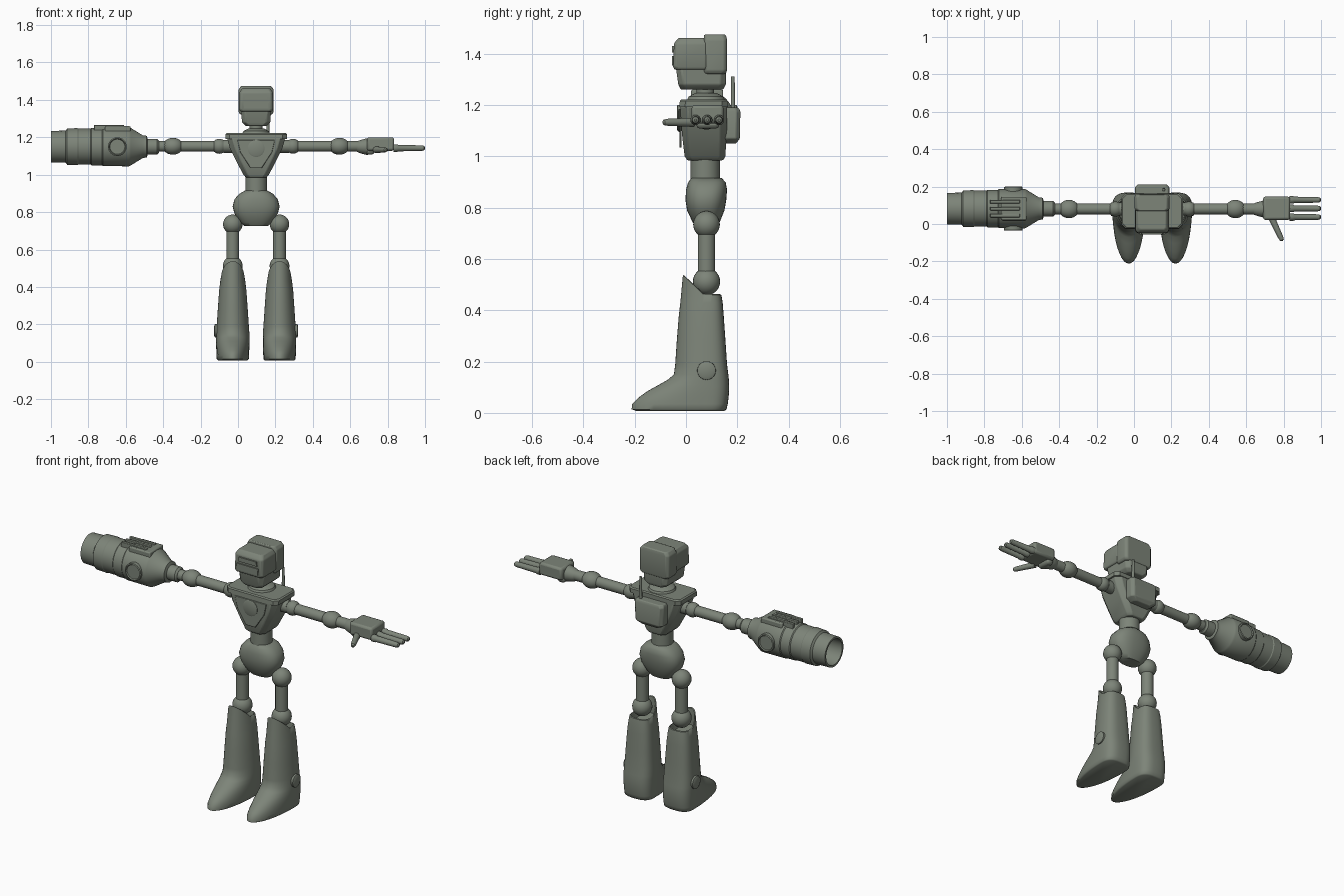
import bpy, bmesh, math
from mathutils import Vector

CX, CY = 0.097, 0.08      # body centre line
ARM_Z = 1.152

mat = bpy.data.materials.new("grey_green")
mat.diffuse_color = (0.205, 0.232, 0.19, 1)


def finish(name, bm, bevel=0, segs=2, angle=35):
    bmesh.ops.recalc_face_normals(bm, faces=bm.faces[:])
    me = bpy.data.meshes.new(name)
    bm.to_mesh(me)
    bm.free()
    me.materials.append(mat)
    ob = bpy.data.objects.new(name, me)
    bpy.context.collection.objects.link(ob)
    if bevel:
        m = ob.modifiers.new("bevel", 'BEVEL')
        m.width, m.segments, m.limit_method = bevel, segs, 'ANGLE'
    bpy.ops.object.select_all(action='DESELECT')
    ob.select_set(True)
    bpy.context.view_layer.objects.active = ob
    bpy.ops.object.shade_smooth_by_angle(angle=math.radians(angle))
    return ob


def loft(name, rings, cap_end=True, **kw):
    """Skin a list of equal-length point rings."""
    bm = bmesh.new()
    vs = [[bm.verts.new(p) for p in r] for r in rings]
    n = len(vs[0])
    for a, b in zip(vs, vs[1:]):
        for i in range(n):
            j = (i + 1) % n
            bm.faces.new((a[i], a[j], b[j], b[i]))
    bm.faces.new(vs[0])
    if cap_end:
        bm.faces.new(vs[-1])
    return finish(name, bm, **kw)


def turned(name, profile, start, direction, n=32, **kw):
    """Lathe (distance, radius) pairs along a direction."""
    d = Vector(direction).normalized()
    u = d.orthogonal().normalized()
    v = d.cross(u)
    s = Vector(start)
    return loft(name, [[s + d * t + (u * math.cos(k * math.tau / n) + v * math.sin(k * math.tau / n)) * r
                        for k in range(n)] for t, r in profile], **kw)


def rod(name, a, b, r, r2=None, n=20, **kw):
    d = Vector(b) - Vector(a)
    return turned(name, [(0, r), (d.length, r2 or r)], a, d, n, **kw)


def ball(name, c, r, scale=(1, 1, 1)):
    bm = bmesh.new()
    bmesh.ops.create_uvsphere(bm, u_segments=24, v_segments=14, radius=r)
    for v in bm.verts:
        v.co = Vector(c) + Vector(v.co[i] * scale[i] for i in range(3))
    return finish(name, bm, angle=60)


def box(name, x, y, z, bevel=0.01, segs=2):
    return loft(name, [[(x[0], y[0], h), (x[1], y[0], h), (x[1], y[1], h), (x[0], y[1], h)] for h in z],
                bevel=bevel, segs=segs)


def chamfered(z, hw, y0, y1, c):
    """Rectangle with cut corners, centred on the body."""
    return [(CX + x, y, z) for x, y in
            ((-hw + c, y0), (hw - c, y0), (hw, y0 + c), (hw, y1 - c),
             (hw - c, y1), (-hw + c, y1), (-hw, y1 - c), (-hw, y0 + c))]


def prism(name, pts, y0, y1, **kw):
    """Front-facing outline (offset x, z) extruded in depth."""
    return loft(name, [[(CX + x, y, z) for x, z in pts] for y in (y0, y1)], **kw)


# head
loft("jaw", [chamfered(z, w, a, b, c) for z, w, a, b, c in
             ((1.26, 0.055, -0.02, 0.145, 0.02), (1.28, 0.076, -0.03, 0.155, 0.02),
              (1.35, 0.08, -0.04, 0.155, 0.02))], bevel=0.005)
loft("helmet_front", [chamfered(z, w, a, 0.09, 0.012) for z, w, a in
                      ((1.338, 0.085, -0.045), (1.35, 0.091, -0.05),
                       (1.44, 0.089, -0.047), (1.462, 0.075, -0.03))], bevel=0.005)
loft("helmet_rear", [chamfered(z, w, 0.07, b, 0.012) for z, w, b in
                     ((1.322, 0.085, 0.155), (1.335, 0.094, 0.16),
                      (1.455, 0.094, 0.16), (1.475, 0.08, 0.155))], bevel=0.005)
prism("brow_plate", [(-0.06, 1.405), (0.06, 1.405), (0.055, 1.43), (-0.055, 1.43)], -0.055, -0.046)
prism("visor_plate", [(-0.065, 1.355), (0.065, 1.355), (0.068, 1.392), (-0.068, 1.392)], -0.055, -0.046)

# neck and collar
rod("neck", (CX, 0.075, 1.2), (CX, 0.075, 1.28), 0.035)
turned("collar", [(0, 0.075), (0.015, 0.068), (0.03, 0.04)], (CX, 0.078, 1.218), (0, 0, 1))

# torso
loft("torso", [chamfered(z, w, a, b, c) for z, w, a, b, c in
               ((0.985, 0.055, 0.005, 0.145, 0.02), (1.0, 0.068, -0.005, 0.153, 0.022),
                (1.07, 0.105, -0.014, 0.158, 0.026), (1.14, 0.14, -0.02, 0.16, 0.028),
                (1.195, 0.155, -0.022, 0.16, 0.028))], bevel=0.004)
loft("shoulder_slab", [chamfered(z, w, a, b, 0.022) for z, w, a, b in
                       ((1.192, 0.164, -0.026, 0.163), (1.216, 0.164, -0.024, 0.163),
                        (1.222, 0.158, -0.018, 0.157))])
prism("chest_plate", [(-0.1, 1.185), (0.1, 1.185), (0.085, 1.12), (0.03, 1.035), (-0.03, 1.035), (-0.085, 1.12)],
      -0.026, -0.017, bevel=0.003)
turned("chest_disc", [(0, 0.045), (0.006, 0.045), (0.009, 0.038)], (CX, -0.022, 1.14), (0, -1, 0))

# backpack and aerial
loft("backpack", [chamfered(z, w, 0.14, b, 0.015) for z, w, b in
                  ((1.05, 0.06, 0.195), (1.07, 0.088, 0.21), (1.175, 0.092, 0.212), (1.19, 0.085, 0.205))],
     bevel=0.004)
rod("aerial", (CX + 0.063, 0.183, 1.17), (CX + 0.063, 0.183, 1.312), 0.009, 0.007, n=12)

# waist and pelvis
rod("waist", (CX, 0.075, 0.88), (CX, 0.075, 1.01), 0.058, n=32)
pelvis = []
for z, w, a, b in ((0.725, 0.062, 0.04, 0.12), (0.745, 0.085, 0.025, 0.132), (0.79, 0.115, 0.004, 0.15),
                   (0.83, 0.126, -0.002, 0.157), (0.87, 0.115, 0.0, 0.16), (0.898, 0.09, 0.008, 0.155),
                   (0.915, 0.06, 0.02, 0.14)):
    ring = []
    for k in range(32):
        c, s = math.cos(k * math.tau / 32), math.sin(k * math.tau / 32)
        ring.append((CX + w * math.copysign(abs(c) ** 0.8, c),
                     (a + b) / 2 + (b - a) / 2 * math.copysign(abs(s) ** 0.8, s), z))
    pelvis.append(ring)
loft("pelvis", pelvis, angle=50)


def boot_ring(x, z, y0, y1, w, slope=0.0):
    """Egg section: long round front, squarer heel; slope raises the front."""
    ring, mid = [], CY
    for k in range(40):
        c, s = math.cos(k * math.tau / 40), math.sin(k * math.tau / 40)
        e = 0.7 if s > 0 else 1.0
        y = mid + (abs(s) ** e * (y1 - mid) if s > 0 else s * (mid - y0))
        ring.append((x + w * math.copysign(abs(c) ** e, c), y, z + slope * max(0, 0.07 - y)))
    return ring


# legs
for side, sx in (("left", -1), ("right", 1)):
    x = CX + sx * 0.125
    ball(side + "_hip", (x, CY, 0.735), 0.052)
    rod(side + "_thigh", (x, CY, 0.5), (x, CY, 0.73), 0.034)
    ball(side + "_knee", (x, CY, 0.512), 0.053)
    rings = [boot_ring(x, *r) for r in (
        (0.008, -0.195, 0.15, 0.08), (0.014, -0.212, 0.158, 0.086), (0.035, -0.21, 0.163, 0.087),
        (0.06, -0.185, 0.166, 0.088), (0.085, -0.15, 0.168, 0.089), (0.11, -0.105, 0.168, 0.089),
        (0.13, -0.07, 0.167, 0.089), (0.15, -0.047, 0.165, 0.089), (0.19, -0.042, 0.16, 0.086),
        (0.28, -0.036, 0.154, 0.08), (0.38, -0.028, 0.147, 0.073), (0.43, -0.022, 0.143, 0.067),
        (0.46, -0.012, 0.138, 0.062, 0.95), (0.463, -0.006, 0.132, 0.057, 0.95),
        (0.42, -0.002, 0.128, 0.052, 0.3))]
    loft(side + "_boot", rings, angle=50)
    # ankle joint on the outer side
    turned(side + "_ankle_disc", [(0, 0.04), (0.095, 0.036), (0.1, 0.025)], (x, CY, 0.165), (sx, 0, 0))

# arms
for side, sx in (("left", -1), ("right", 1)):
    def at(d):
        return (CX + sx * d, CY, ARM_Z)
    rod(side + "_shoulder_socket", at(0.12), at(0.175), 0.035)
    ball(side + "_shoulder", at(0.197), 0.04)
    rod(side + "_upper_arm", at(0.2), at(0.44), 0.029)
    ball(side + "_elbow", at(0.445), 0.05, (1.1, 0.98, 0.9))
    rod(side + "_forearm", at(0.45), at(0.56), 0.029)

# hand
turned("wrist", [(0, 0.027), (0.015, 0.034), (0.055, 0.045), (0.07, 0.04)], (0.635, CY, 1.15), (1, 0, 0))
box("palm", (0.69, 0.835), (0.022, 0.146), (1.128, 1.2), 0.012)
box("heel_of_hand", (0.685, 0.73), (0.04, 0.13), (1.108, 1.15), 0.015)
for i, y in enumerate((0.037, 0.083, 0.129)):
    turned(f"finger_{i + 1}", [(0, 0.02), (0.02, 0.02), (0.025, 0.017), (0.15, 0.015), (0.163, 0.012), (0.168, 0.005)],
           (0.832, y, 1.142), (1, 0, 0), 16)
turned("thumb", [(0, 0.018), (0.05, 0.016), (0.11, 0.014), (0.128, 0.011), (0.133, 0.004)],
       (0.737, 0.03, 1.133), (0.42, -0.9, 0), 16)

# arm cannon, hollow at the muzzle
turned("cannon", [(0, 0.033), (0.01, 0.042), (0.06, 0.042), (0.065, 0.058), (0.085, 0.06), (0.15, 0.1),
                  (0.16, 0.105), (0.3, 0.104), (0.305, 0.1), (0.36, 0.1), (0.365, 0.096), (0.43, 0.096),
                  (0.435, 0.099), (0.49, 0.097), (0.498, 0.086), (0.577, 0.084), (0.577, 0.073), (0.4, 0.07)],
       (-0.423, 0.082, 1.15), (-1, 0, 0), 48, angle=30)
box("cannon_top_block", (-0.71, -0.575), (0.02, 0.145), (1.2, 1.26), 0.006)
for i, y in enumerate((0.045, 0.082, 0.119)):
    box(f"cannon_rib_{i + 1}", (-0.77, -0.61), (y - 0.009, y + 0.009), (1.23, 1.266), 0.003)
for name, sy in (("front", -1), ("rear", 1)):
    turned(f"cannon_{name}_disc", [(0, 0.05), (0.115, 0.05), (0.118, 0.044), (0.112, 0.04)],
           (-0.645, 0.082, 1.15), (0, sy, 0))
